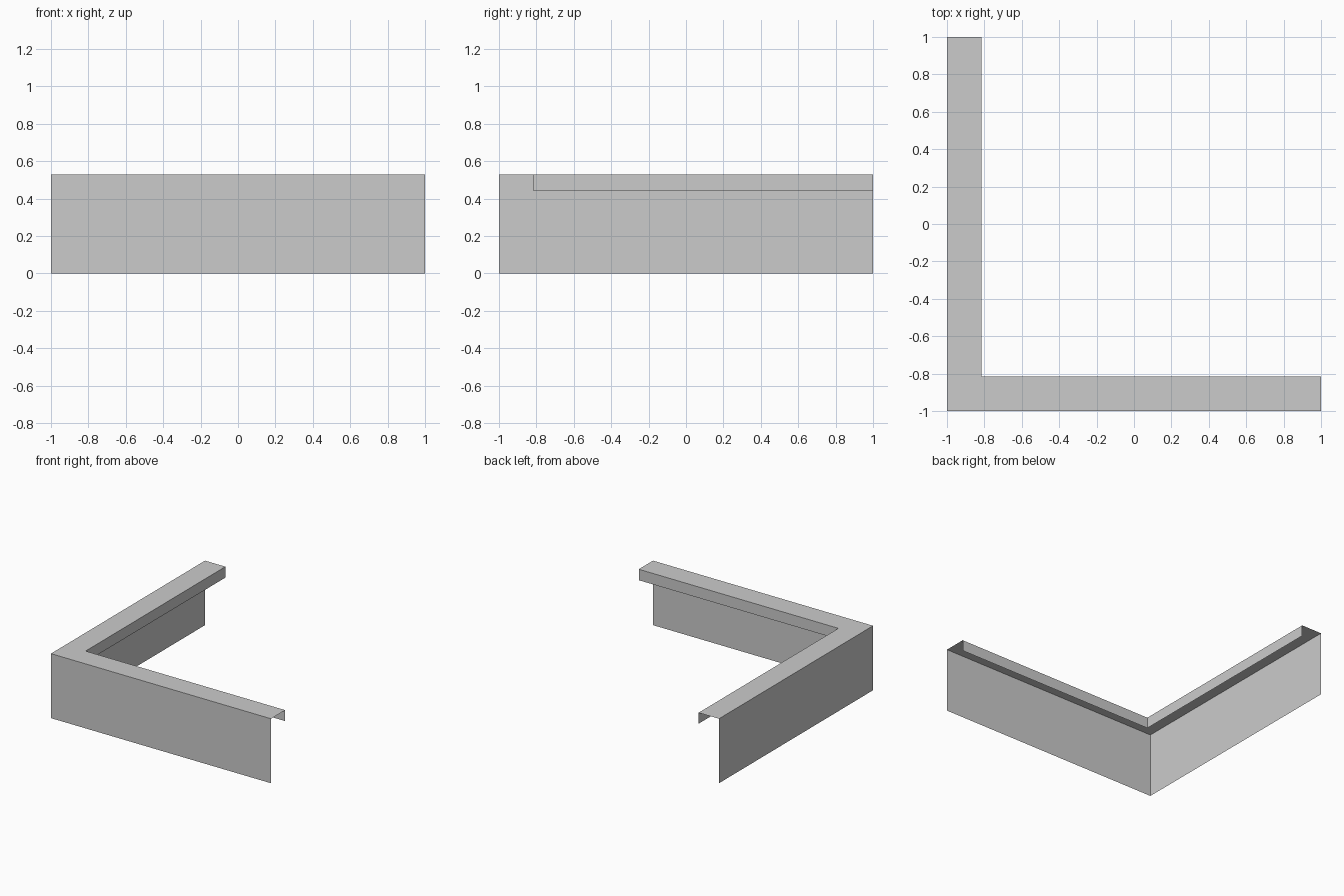
import bpy
import bmesh

HEIGHT = 0.53
LEDGE = 0.185
LIP_BOTTOM = 0.44

cube = bpy.data.objects.get("Cube")
if cube:
    bpy.data.objects.remove(cube, do_unlink=True)

grey = bpy.data.materials.new("plain grey")
grey.use_nodes = True
colour = (0.6, 0.6, 0.6, 1.0)
grey.diffuse_color = colour
grey.node_tree.nodes["Principled BSDF"].inputs["Base Color"].default_value = colour


def corner_strip(name, section):
    """Sweep a thin section (inset, height) around the mitred L-shaped run."""
    bm = bmesh.new()
    rows = []
    for inset, z in section:
        near = -1 + inset
        path = [(near, 1), (near, near), (1, near)]
        rows.append([bm.verts.new((x, y, z)) for x, y in path])
    for low, high in zip(rows, rows[1:]):
        for i in range(2):
            bm.faces.new((low[i], low[i + 1], high[i + 1], high[i]))
    mesh = bpy.data.meshes.new(name)
    bm.to_mesh(mesh)
    bm.free()
    mesh.materials.append(grey)
    obj = bpy.data.objects.new(name, mesh)
    bpy.context.collection.objects.link(obj)
    return obj


# Tall outer walls, flat ledge on top, short lip hanging from its inner edge
corner_strip("outer_wall", [(0, 0), (0, HEIGHT)])
corner_strip("top_ledge", [(0, HEIGHT), (LEDGE, HEIGHT)])
corner_strip("inner_lip", [(LEDGE, HEIGHT), (LEDGE, LIP_BOTTOM)])
